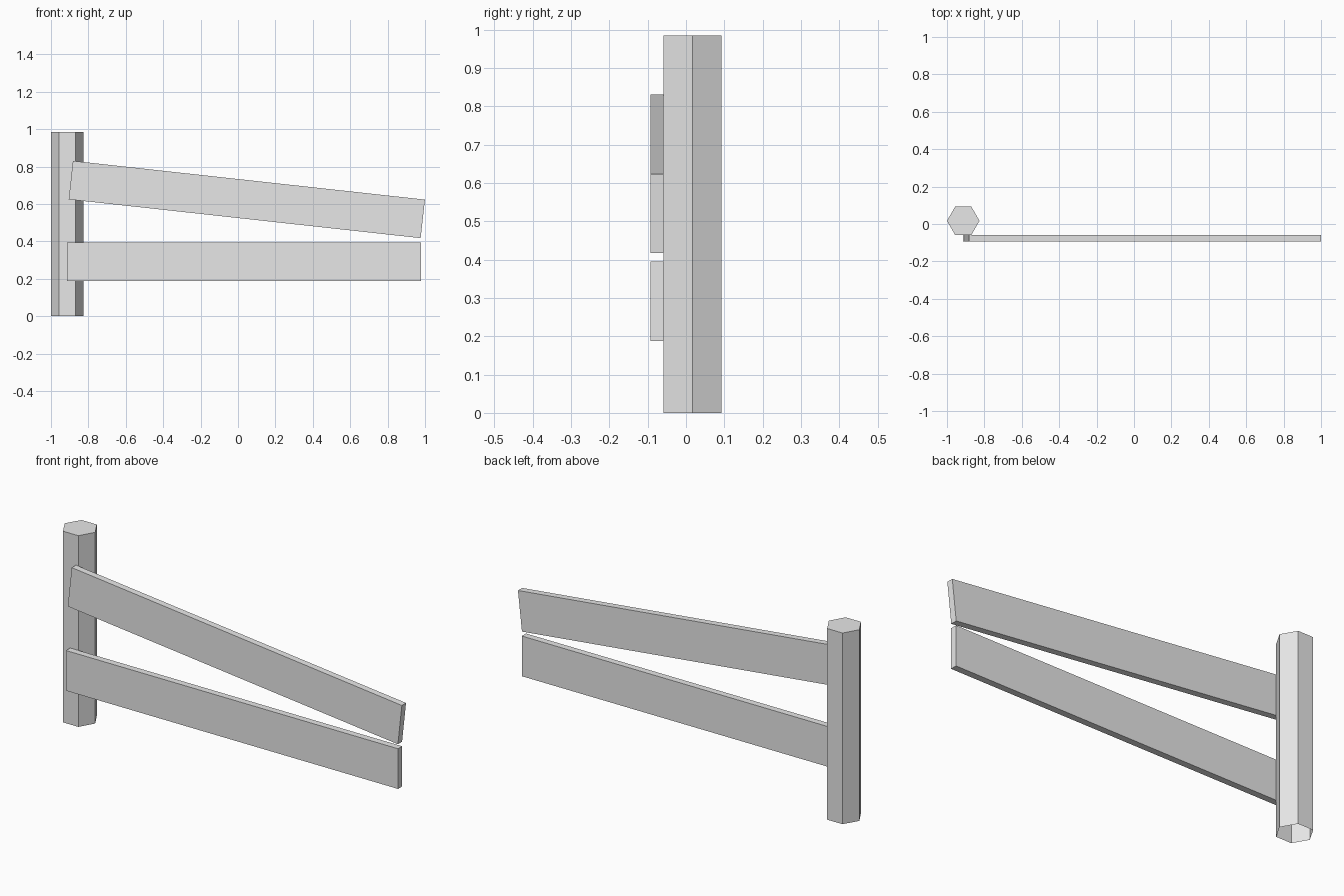
import bpy
import bmesh
from math import cos, sin, pi, radians
from mathutils import Matrix, Vector

if "Cube" in bpy.data.objects:
    bpy.data.objects.remove(bpy.data.objects["Cube"], do_unlink=True)

# Single plain grey
grey = bpy.data.materials.new("plain_grey")
grey.use_nodes = True
grey.diffuse_color = (0.8, 0.8, 0.8, 1)
grey.node_tree.nodes["Principled BSDF"].inputs["Base Color"].default_value = (0.8, 0.8, 0.8, 1)


def add_object(name, bm, location):
    mesh = bpy.data.meshes.new(name)
    bmesh.ops.recalc_face_normals(bm, faces=bm.faces)
    bm.to_mesh(mesh)
    bm.free()
    mesh.materials.append(grey)
    obj = bpy.data.objects.new(name, mesh)
    obj.location = location
    bpy.context.collection.objects.link(obj)
    return obj


def add_rail(name, x, z, tilt):
    bm = bmesh.new()
    bmesh.ops.create_cube(bm, size=1, matrix=Matrix.Diagonal((1.893, 0.034, 0.207, 1)))
    rail = add_object(name, bm, (x, -0.076, z))
    rail.rotation_euler.y = radians(tilt)


# Hexagonal post, capped on top and open underneath
RADIUS, HEIGHT, SIDES = 0.087, 0.985, 6
bm = bmesh.new()
ring = [bm.verts.new((RADIUS * cos(2 * pi * i / SIDES), RADIUS * sin(2 * pi * i / SIDES), HEIGHT))
        for i in range(SIDES)]
cap = bm.faces.new(ring)
walls = bmesh.ops.extrude_edge_only(bm, edges=list(cap.edges))
lower = [v for v in walls["geom"] if isinstance(v, bmesh.types.BMVert)]
bmesh.ops.translate(bm, verts=lower, vec=Vector((0, 0, -HEIGHT)))
add_object("post", bm, (-0.913, 0.017, 0))

# Rails on the front of the post: one level, one sagging
add_rail("lower_rail", 0.031, 0.291, 0)
add_rail("upper_rail", 0.047, 0.624, 6.28)
